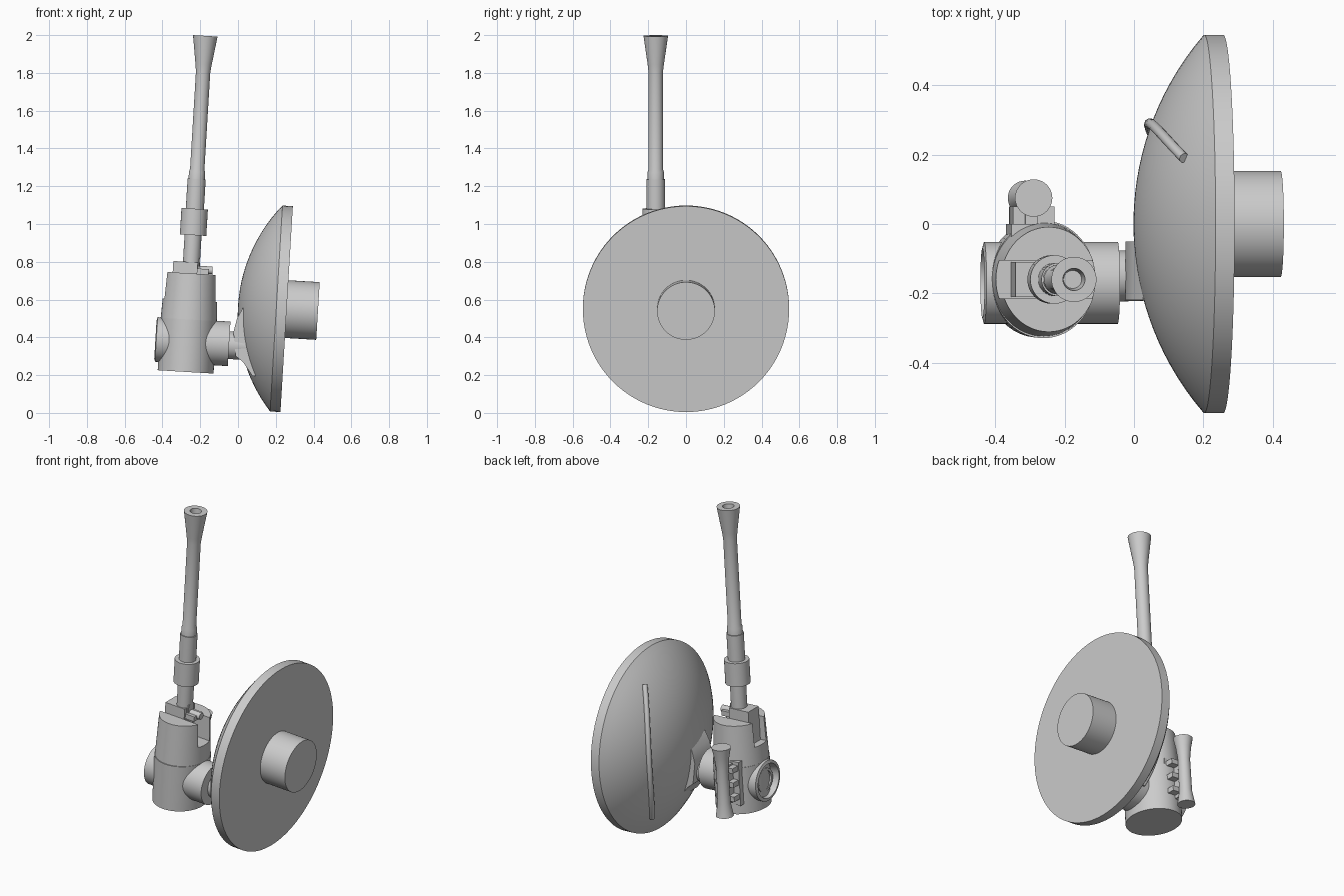
import bpy, bmesh, math
from mathutils import Matrix, Vector

cube = bpy.data.objects.get("Cube")
if cube:
    bpy.data.objects.remove(cube, do_unlink=True)

# the whole assembly leans slightly towards +x
LEAN = Matrix.Rotation(math.radians(3.45), 4, 'Y')
GREY = (0.6, 0.6, 0.6, 1)
mat = bpy.data.materials.new("plain_grey")
mat.use_nodes = True
mat.diffuse_color = GREY
mat.node_tree.nodes["Principled BSDF"].inputs["Base Color"].default_value = GREY


def finish(bm, name, matrix=Matrix()):
    bmesh.ops.remove_doubles(bm, verts=bm.verts, dist=1e-5)
    bmesh.ops.recalc_face_normals(bm, faces=bm.faces)
    bm.transform(LEAN @ matrix)
    mesh = bpy.data.meshes.new(name)
    bm.to_mesh(mesh)
    bm.free()
    mesh.materials.append(mat)
    ob = bpy.data.objects.new(name, mesh)
    bpy.context.collection.objects.link(ob)
    return ob


def lathe(name, profile, at, axis='Z', stretch=1.0, n=64):
    """Turn (radius, height) points about an axis; stretch widens along y."""
    bm = bmesh.new()
    rings = []
    for r, h in profile:
        rings.append([bm.verts.new((r * math.cos(2 * math.pi * i / n),
                                    r * math.sin(2 * math.pi * i / n) * stretch, h))
                      for i in range(n)])
    for a, b in zip(rings, rings[1:]):
        for i in range(n):
            j = (i + 1) % n
            bm.faces.new((a[i], a[j], b[j], b[i]))
    turn = Matrix.Rotation(math.pi / 2, 4, 'Y') if axis == 'X' else Matrix()
    return finish(bm, name, Matrix.Translation(at) @ turn)


def prism(name, outline, y0, y1):
    """Extrude an xz outline along y."""
    bm = bmesh.new()
    face = bm.faces.new([bm.verts.new((x, y0, z)) for x, z in outline])
    ext = bmesh.ops.extrude_face_region(bm, geom=[face])
    bmesh.ops.translate(bm, vec=(0, y1 - y0, 0),
                        verts=[v for v in ext["geom"] if isinstance(v, bmesh.types.BMVert)])
    return finish(bm, name)


def box(name, lo, hi):
    return prism(name, [(lo[0], lo[2]), (hi[0], lo[2]), (hi[0], hi[2]), (lo[0], hi[2])], lo[1], hi[1])


def cut(target, cutter):
    mod = target.modifiers.new("cut", 'BOOLEAN')
    mod.operation = 'DIFFERENCE'
    mod.object = cutter
    bpy.context.view_layer.objects.active = target
    bpy.ops.object.modifier_apply(modifier=mod.name)
    bpy.data.objects.remove(cutter, do_unlink=True)


# Dish: shallow dome, flat front and hub
DISH_Z, APEX, RIM, SAG = 0.564, -0.034, 0.546, 0.203
R = (RIM ** 2 + SAG ** 2) / (2 * SAG)


def dome_x(r):
    return APEX + R - math.sqrt(R * R - r * r)


dome = [(RIM * i / 16, dome_x(RIM * i / 16)) for i in range(17)]
lathe("dish", dome + [(RIM, 0.224), (0, 0.224)], (0, 0, DISH_Z), 'X', n=96)
lathe("dish_hub", [(0, 0.2), (0.153, 0.2), (0.153, 0.39), (0, 0.39)], (0, 0, DISH_Z), 'X')

# Curved bar lying on the back of the dome
curve = bpy.data.curves.new("dish_bar", 'CURVE')
curve.dimensions = '3D'
curve.bevel_depth = 0.015
curve.bevel_resolution = 3
curve.use_fill_caps = True
spline = curve.splines.new('POLY')
spline.points.add(24)
for i, p in enumerate(spline.points):
    t = i / 12 - 1
    y, z = 0.29 - 0.1 * t * t, 0.4 * t
    co = LEAN @ Vector((dome_x(math.hypot(y, z)) - 0.006, y, DISH_Z + z))
    p.co = (*co, 1)
bar = bpy.data.objects.new("dish_bar", curve)
bar.data.materials.append(mat)
bpy.context.collection.objects.link(bar)

# Upright housing, slotted at the top for the lever
BX, BY = -0.29, -0.16
lathe("lower_housing", [(0, 0.2), (0.148, 0.2), (0.15, 0.478), (0, 0.478)], (BX, BY, 0), stretch=1.13)
upper = lathe("upper_housing", [(0, 0.478), (0.149, 0.478), (0.1375, 0.722), (0, 0.722)],
              (BX, BY, 0), stretch=1.1)
cut(upper, box("slot_cutter", (-0.6, -0.215, 0.58), (0.0, -0.105, 0.9)))

# Lever block and pivot pin in the slot
box("lever_block", (-0.39, -0.21, 0.58), (-0.26, -0.11, 0.782))
box("lever_tongue", (-0.33, -0.185, 0.58), (-0.25, -0.135, 0.8))
lathe("pivot_pin", [(0, -0.06), (0.02, -0.06), (0.02, 0.05), (0, 0.05)], (-0.23, -0.16, 0.745), 'X', n=24)
box("pin_stop", (-0.26, -0.2, 0.72), (-0.2, -0.12, 0.75))

# Lever: rod, collar, sleeve and flared hollow grip
lathe("lever_rod", [(0, 0.68), (0.045, 0.68), (0.045, 0.94), (0, 0.94)], (-0.294, BY, 0), n=40)
lathe("lever_collar", [(0, 0.925), (0.07, 0.925), (0.07, 1.065), (0, 1.065)], (-0.294, BY, 0), n=48)
lathe("lever_sleeve", [(0, 1.06), (0.048, 1.06), (0.048, 1.222), (0, 1.222)], (-0.293, BY, 0), n=40)
lathe("lever_grip", [(0, 1.2), (0.043, 1.2), (0.043, 1.26), (0.038, 1.275), (0.038, 1.79),
                     (0.043, 1.83), (0.065, 1.982), (0.032, 1.982), (0.026, 1.92), (0, 1.92)],
      (-0.293, BY, 0), n=48)

# Cross barrel with a recessed ring on its outer end
lathe("cross_barrel", [(0, -0.42), (0.055, -0.42), (0.055, -0.44), (0.07, -0.44), (0.07, -0.415),
                       (0.09, -0.415), (0.1, -0.46), (0.118, -0.455), (0.118, -0.069), (0, -0.069)],
      (0, -0.17, 0.362), 'X')

# Neck and flared foot joining the barrel to the dome
lathe("dish_neck", [(0, -0.1), (0.075, -0.1), (0.07, 0.05), (0, 0.05)], (0, -0.15, 0.355), 'X', n=40)
prism("dish_foot", [(-0.05, 0.425), (-0.035, 0.5), (-0.008, 0.555), (0.03, 0.555), (0.1, 0.2),
                    (0.065, 0.2), (0.01, 0.27), (-0.03, 0.3)], -0.22, -0.05)

# Rear bracket with ribs holding the small handle
box("rear_bracket", (-0.385, -0.1, 0.26), (-0.25, 0.0, 0.52))
for i in range(3):
    z = 0.3 + i * 0.085
    box(f"bracket_rib_{i + 1}", (-0.38, -0.02, z), (-0.26, 0.05, z + 0.03))
box("bracket_web", (-0.345, -0.02, 0.28), (-0.31, 0.07, 0.51))
lathe("rear_handle", [(0, 0.22), (0.05, 0.22), (0.036, 0.3), (0.034, 0.5), (0.042, 0.57),
                      (0.054, 0.63), (0, 0.63)], (-0.328, 0.075, 0), n=40)

# Smooth the round surfaces, keep the edges crisp
bpy.ops.object.select_all(action='DESELECT')
for ob in bpy.context.collection.objects:
    if ob.type == 'MESH' and mat.name in ob.data.materials:
        ob.select_set(True)
        bpy.context.view_layer.objects.active = ob
bpy.ops.object.shade_smooth_by_angle(angle=math.radians(30))
